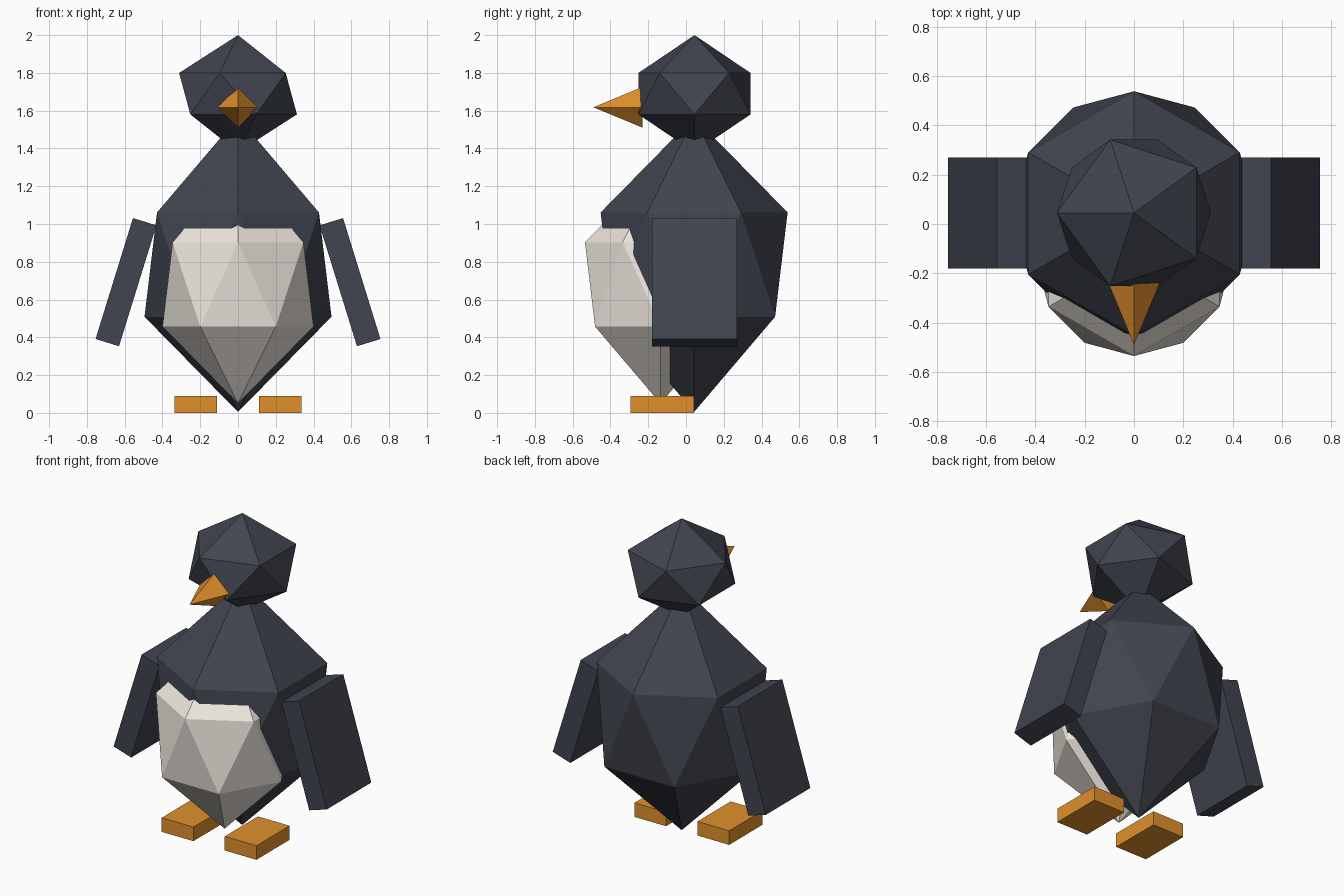
import bpy, bmesh
from math import sin, cos, pi, radians
from mathutils import Vector, Matrix

if "Cube" in bpy.data.objects:
    bpy.data.objects.remove(bpy.data.objects["Cube"])


def material(name, rgb):
    m = bpy.data.materials.new(name)
    m.diffuse_color = (*rgb, 1)
    m.use_nodes = True
    m.node_tree.nodes["Principled BSDF"].inputs["Base Color"].default_value = m.diffuse_color
    return m


DARK = material("slate", (0.052, 0.058, 0.078))
CREAM = material("cream", (0.85, 0.80, 0.73))
ORANGE = material("orange", (0.75, 0.28, 0.025))


def finish(bm, name, mat):
    bmesh.ops.recalc_face_normals(bm, faces=bm.faces)
    me = bpy.data.meshes.new(name)
    bm.to_mesh(me)
    bm.free()
    me.materials.append(mat)
    ob = bpy.data.objects.new(name, me)
    bpy.context.collection.objects.link(ob)
    return ob


def faceted_ball(name, centre, radius, height, sides, phase, mat):
    """Two staggered rings capped by poles; phase is the upper ring's start angle."""
    bm = bmesh.new()
    c = Vector(centre)
    for s in (1, -1):
        bm.verts.new(c + Vector((0, 0, s * height)))
        start = phase if s > 0 else phase + pi / sides
        for i in range(sides):
            a = start + 2 * pi * i / sides
            bm.verts.new(c + Vector((radius * cos(a), radius * sin(a), s * 0.354 * height)))
    bmesh.ops.convex_hull(bm, input=bm.verts)
    return finish(bm, name, mat)


def box(name, centre, size, mat, tilt=0):
    bm = bmesh.new()
    mtx = (Matrix.Translation(centre) @ Matrix.Rotation(tilt, 4, 'Y')
           @ Matrix.Diagonal((*size, 1)))
    bmesh.ops.create_cube(bm, size=1, matrix=mtx)
    return finish(bm, name, mat)


# Body, belly patch and head
faceted_ball("body", (0, 0.043, 0.785), 0.495, 0.78, 6, pi / 2, DARK)
faceted_ball("belly", (0, -0.135, 0.68), 0.40, 0.63, 6, pi / 2, CREAM)
faceted_ball("head", (0, 0.045, 1.69), 0.312, 0.31, 5, pi, DARK)

# Beak: four-sided cone pointing forward
bm = bmesh.new()
bmesh.ops.create_cone(bm, cap_ends=True, segments=4, radius1=0.108, radius2=0, depth=0.26,
                      matrix=Matrix.Translation((0, -0.36, 1.618)) @ Matrix.Rotation(radians(90), 4, 'X'))
bmesh.ops.remove_doubles(bm, verts=bm.verts, dist=1e-4)
finish(bm, "beak", ORANGE)

# Wings and feet, mirrored left and right
for side, s in (("left", 1), ("right", -1)):
    box(side + "_wing", (s * 0.593, 0.045, 0.692), (0.13, 0.45, 0.67), DARK, -s * 0.3)
    box(side + "_foot", (s * 0.223, -0.125, 0.045), (0.224, 0.335, 0.09), ORANGE)
